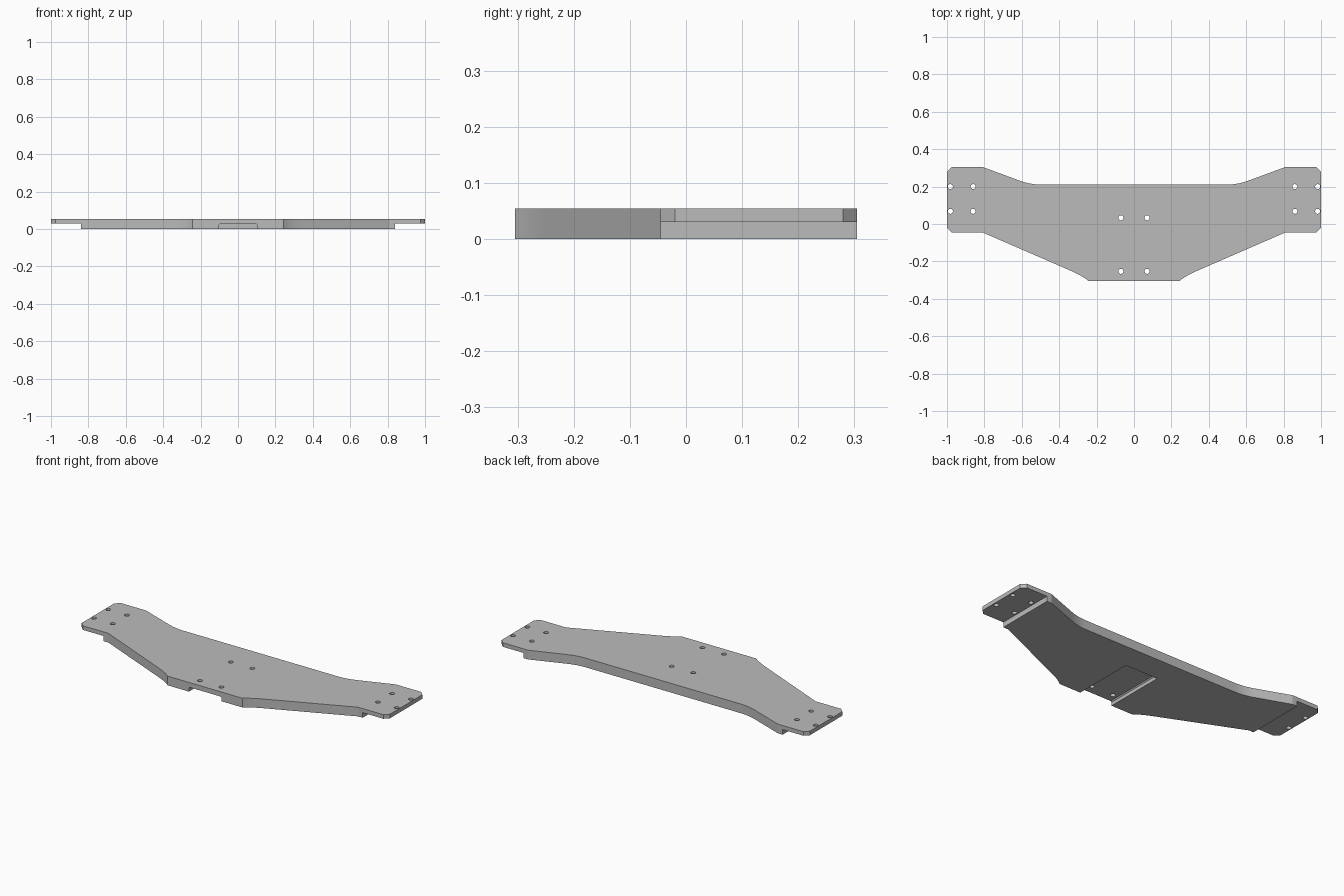
import bpy
import bmesh
import math

old = bpy.data.objects.get("Cube")
if old:
    bpy.data.objects.remove(old, do_unlink=True)

TOP = 0.054
grey = bpy.data.materials.new("plain grey")
grey.use_nodes = True
GREY = (0.5, 0.5, 0.5, 1)
grey.diffuse_color = GREY
grey.node_tree.nodes["Principled BSDF"].inputs["Base Color"].default_value = GREY


def prism(name, points, height, place):
    """Extrude a closed profile; place(u, v, w) maps it into space."""
    bm = bmesh.new()
    low = [bm.verts.new(place(u, v, 0)) for u, v in points]
    high = [bm.verts.new(place(u, v, height)) for u, v in points]
    bm.faces.new(low)
    bm.faces.new(high)
    n = len(points)
    for i in range(n):
        j = (i + 1) % n
        bm.faces.new((low[i], low[j], high[j], high[i]))
    bmesh.ops.recalc_face_normals(bm, faces=bm.faces)
    mesh = bpy.data.meshes.new(name)
    bm.to_mesh(mesh)
    bm.free()
    mesh.materials.append(grey)
    obj = bpy.data.objects.new(name, mesh)
    bpy.context.collection.objects.link(obj)
    return obj


def bend(a, b, c, steps=6):
    """Quadratic curve from a to c, pulled towards b."""
    result = []
    for i in range(steps + 1):
        t = i / steps
        result.append(tuple((1 - t) ** 2 * p + 2 * t * (1 - t) * q + t * t * r
                            for p, q, r in zip(a, b, c)))
    return result


# Plate outline, one half from front centre to back centre
half = bend((0.243, -0.305), (0.275, -0.277), (0.345, -0.247))
half += [(0.81, -0.045), (0.975, -0.045), (1, -0.02), (1, 0.28),
         (0.975, 0.305), (0.81, 0.305)]
half += bend((0.62, 0.235), (0.56, 0.211), (0.50, 0.211))
outline = half + [(-x, y) for x, y in reversed(half)]
plate = prism("mounting_plate", outline, TOP, lambda u, v, w: (u, v, w))

cutters = []

# Stepped undersides of the two end tabs
for side, name in ((1, "left"), (-1, "right")):
    step = [(0.84, -0.1), (1.1, -0.1), (1.1, 0.03), (0.84, 0.03)]
    cutters.append(prism(name + "_tab_cutter", step, 1,
                         lambda u, v, w, s=side: (s * u, w - 0.5, v)))

# Shallow channel under the middle, open to the front
channel = [(-0.105, -0.1), (0.105, -0.1), (0.105, 0.02), (0.099, 0.026),
           (-0.099, 0.026), (-0.105, 0.02)]
cutters.append(prism("channel_cutter", channel, 0.46,
                     lambda u, v, w: (u, w - 0.4, v)))

# Bolt holes
centres = [(x, y) for x in (0.07,) for y in (0.033, -0.253)]
centres += [(x, y) for x in (0.86, 0.982) for y in (0.2, 0.068)]
circle = [(0.0135 * math.cos(math.tau * i / 24), 0.0135 * math.sin(math.tau * i / 24))
          for i in range(24)]
for cx, cy in centres:
    for side in (1, -1):
        cutters.append(prism("bolt_hole_cutter", circle, 0.3,
                             lambda u, v, w: (side * cx + u, cy + v, w - 0.1)))

for cutter in cutters:
    cutter.hide_render = True
    cutter.hide_set(True)
    cutter.display_type = 'WIRE'
    cut = plate.modifiers.new(cutter.name, 'BOOLEAN')
    cut.operation = 'DIFFERENCE'
    cut.solver = 'EXACT'
    cut.object = cutter

# Bake the cuts, then drop the helpers
bpy.context.view_layer.objects.active = plate
plate.select_set(True)
for cut in list(plate.modifiers):
    bpy.ops.object.modifier_apply(modifier=cut.name)
for cutter in cutters:
    bpy.data.objects.remove(cutter, do_unlink=True)
bpy.ops.object.shade_smooth_by_angle(angle=math.radians(20))
